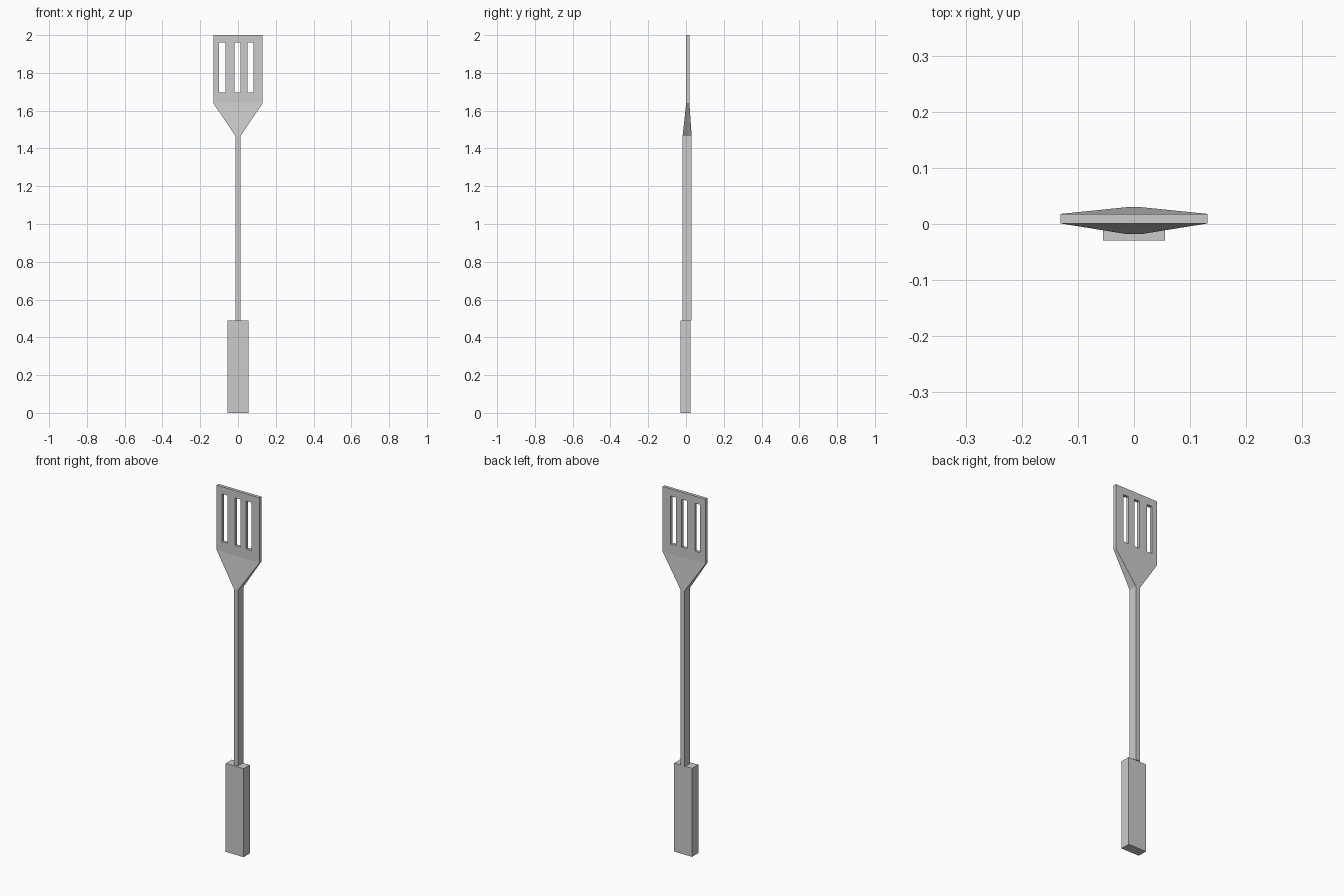
import bpy, bmesh

if "Cube" in bpy.data.objects:
    bpy.data.objects.remove(bpy.data.objects["Cube"])


def loft(name, rings):
    """Stack rectangular sections (z, x0, x1, y0, y1) into one closed mesh."""
    bm = bmesh.new()
    loops = [[bm.verts.new(p) for p in ((x0, y0, z), (x1, y0, z), (x1, y1, z), (x0, y1, z))]
             for z, x0, x1, y0, y1 in rings]
    bm.faces.new(loops[0][::-1])
    bm.faces.new(loops[-1])
    for a, b in zip(loops, loops[1:]):
        for i in range(4):
            j = (i + 1) % 4
            bm.faces.new((a[i], a[j], b[j], b[i]))
    bmesh.ops.recalc_face_normals(bm, faces=bm.faces)
    mesh = bpy.data.meshes.new(name)
    bm.to_mesh(mesh)
    bm.free()
    obj = bpy.data.objects.new(name, mesh)
    bpy.context.collection.objects.link(obj)
    return obj


# Grip
loft("handle", [(0, -0.055, 0.055, -0.029, 0.025), (0.49, -0.055, 0.055, -0.029, 0.025)])

# Shaft flaring and thinning into the flat blade
blade = loft("shaft_and_blade", [
    (0.49, -0.013, 0.013, -0.018, 0.030),
    (1.465, -0.013, 0.013, -0.018, 0.030),
    (1.64, -0.131, 0.131, 0.001, 0.018),
    (2.0, -0.131, 0.131, 0.001, 0.018),
])

# Three slots cut through the blade
bpy.context.view_layer.objects.active = blade
for x in (-0.083, -0.003, 0.066):
    cutter = loft("slot_cutter", [(z, x - 0.0165, x + 0.0165, -0.1, 0.1) for z in (1.695, 1.96)])
    cutter.hide_render = True
    mod = blade.modifiers.new("slot", 'BOOLEAN')
    mod.operation = 'DIFFERENCE'
    mod.solver = 'EXACT'
    mod.object = cutter
    bpy.ops.object.modifier_apply(modifier=mod.name)
    bpy.data.objects.remove(cutter)
